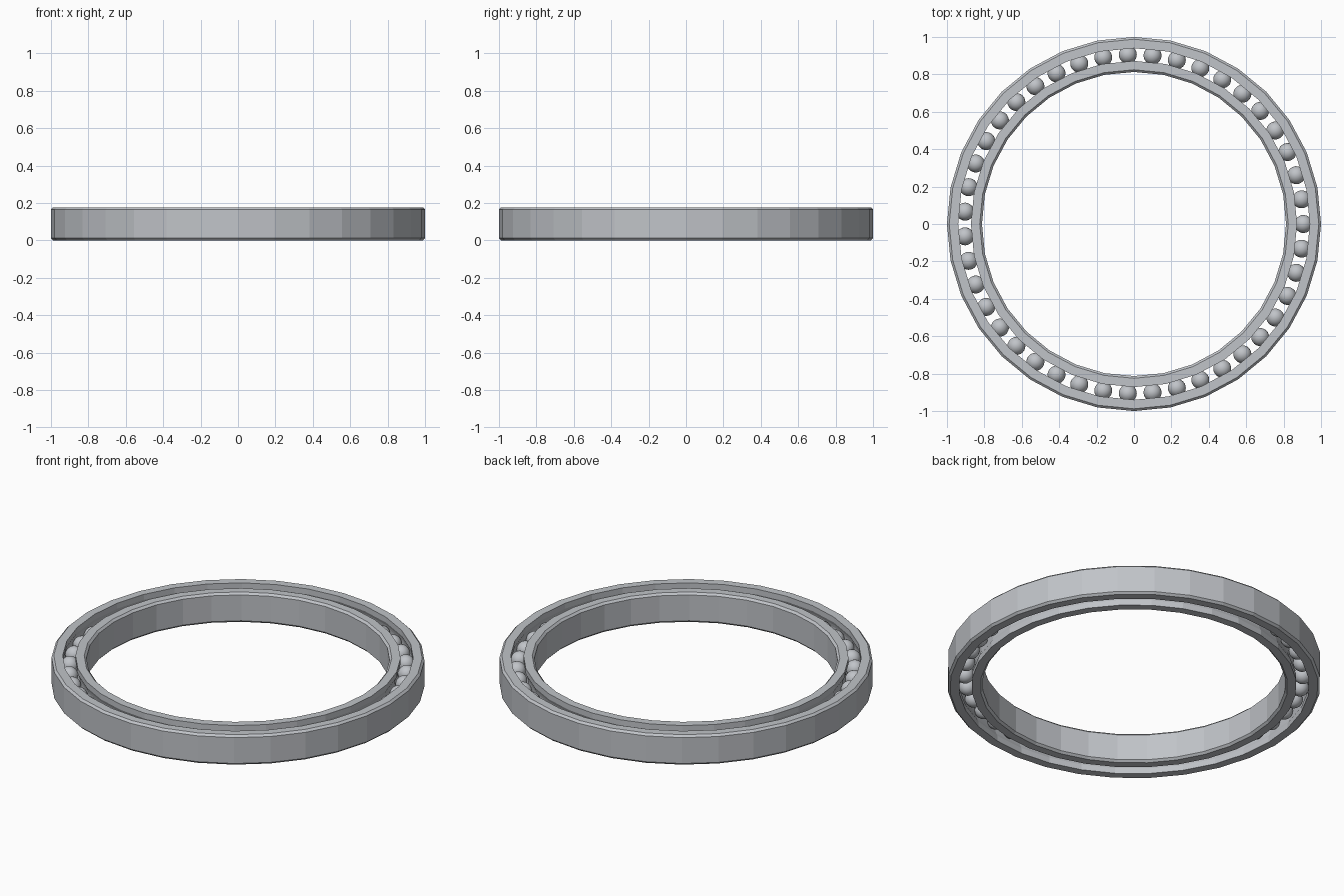
import bpy, math

SEGMENTS, BALLS = 32, 43
HEIGHT, CHAMFER = 0.177, 0.012
MID = HEIGHT / 2
PITCH, BALL_RADIUS = 0.906, 0.048

cube = bpy.data.objects.get("Cube")
if cube:
    bpy.data.objects.remove(cube, do_unlink=True)


def make_material(name, color):
    mat = bpy.data.materials.new(name)
    mat.use_nodes = True
    mat.diffuse_color = color
    mat.node_tree.nodes["Principled BSDF"].inputs["Base Color"].default_value = color
    return mat


steel = make_material("steel grey", (0.53, 0.55, 0.58, 1))


def ring(name, smooth_radius, race_radius, side):
    """Lathe one race; side is +1 for the outer ring and -1 for the inner."""
    c, half, depth, steps = CHAMFER, 0.056, 0.015, 6
    back = smooth_radius - side * c
    # Chamfered wall, from bottom to top
    profile = [(back, 0), (smooth_radius, c), (smooth_radius, HEIGHT - c), (back, HEIGHT)]
    # Grooved race, from top to bottom
    profile.append((race_radius, HEIGHT))
    for i in range(steps + 1):
        t = 1 - 2 * i / steps
        profile.append((race_radius + side * depth * (1 - t * t), MID + half * t))
    profile.append((race_radius, 0))

    n = len(profile)
    verts, faces = [], []
    for s in range(SEGMENTS):
        a = math.tau * s / SEGMENTS
        verts += [(r * math.cos(a), r * math.sin(a), z) for r, z in profile]
        nxt = (s + 1) % SEGMENTS
        for i in range(n):
            j = (i + 1) % n
            quad = [s * n + i, nxt * n + i, nxt * n + j, s * n + j]
            faces.append(quad[::side])
    mesh = bpy.data.meshes.new(name)
    mesh.from_pydata(verts, [], faces)
    mesh.materials.append(steel)
    obj = bpy.data.objects.new(name, mesh)
    bpy.context.collection.objects.link(obj)


ring("outer_ring", 1.0, 0.94, 1)
ring("inner_ring", 0.813, 0.872, -1)

# Balls share one smooth mesh
bpy.ops.mesh.primitive_uv_sphere_add(segments=24, ring_count=12, radius=BALL_RADIUS)
first = bpy.context.object
first.name = "ball"
first.data.materials.append(steel)
bpy.ops.object.shade_smooth()
for k in range(BALLS):
    ball = first if k == 0 else first.copy()
    if k:
        bpy.context.collection.objects.link(ball)
    a = math.tau * k / BALLS
    ball.location = (PITCH * math.cos(a), PITCH * math.sin(a), MID)
    ball.rotation_euler.z = a
